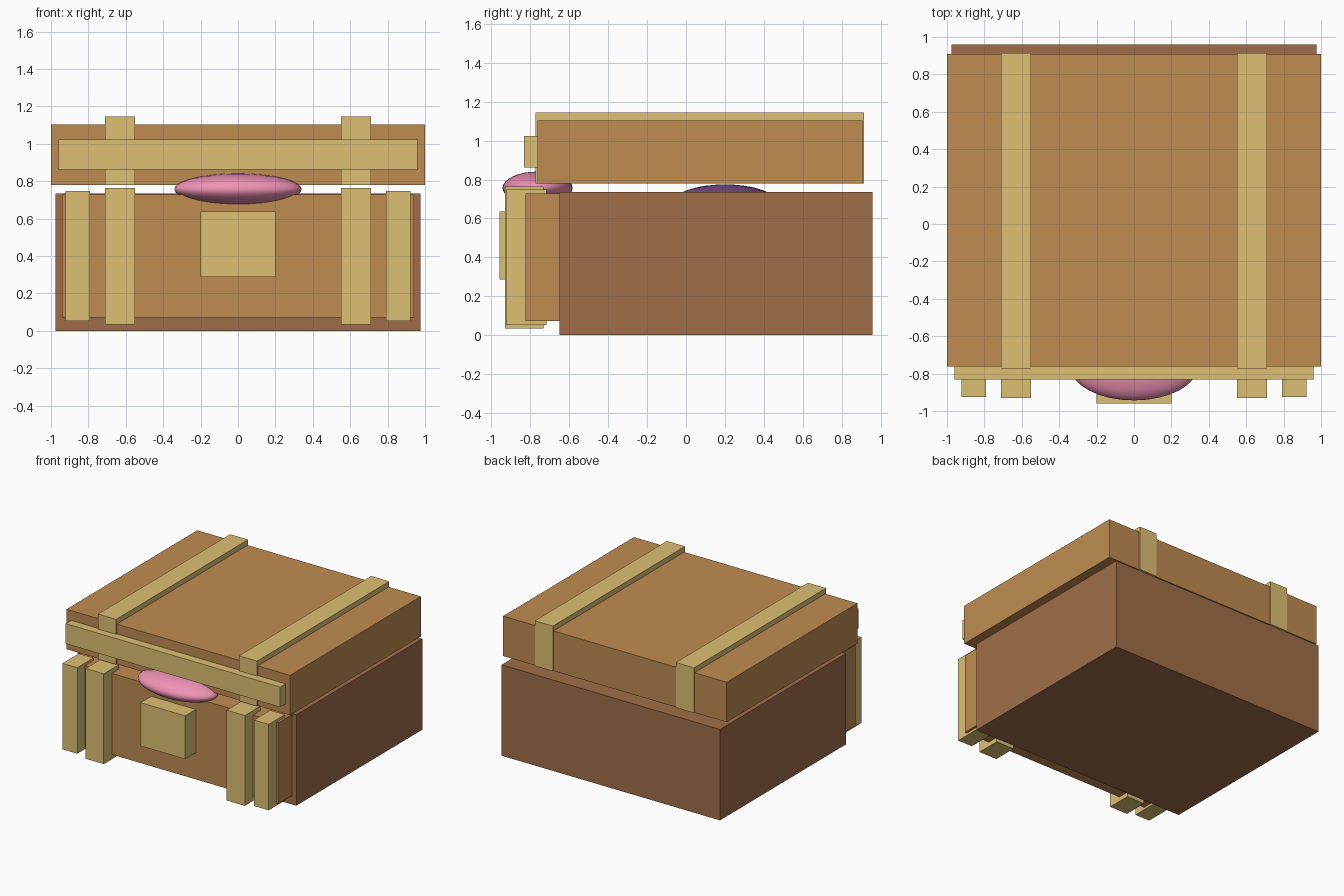
import bpy

if "Cube" in bpy.data.objects:
    bpy.data.objects.remove(bpy.data.objects["Cube"])


def material(name, rgb):
    m = bpy.data.materials.new(name)
    # picture colours converted to linear
    m.diffuse_color = (*[(c / 255) ** 2.2 for c in rgb], 1)
    m.use_nodes = True
    m.node_tree.nodes["Principled BSDF"].inputs["Base Color"].default_value = m.diffuse_color
    return m


dark_wood = material("dark_wood", (158, 110, 74))
light_wood = material("light_wood", (190, 139, 82))
brass = material("brass", (220, 191, 115))
pink = material("pink", (240, 145, 180))
purple = material("purple", (125, 82, 140))


def box(name, x, y, z, mat):
    """Box from (min, max) ranges on each axis."""
    bpy.ops.mesh.primitive_cube_add(size=1)
    ob = bpy.context.object
    ob.name = name
    ranges = (x, y, z)
    ob.location = [(a + b) / 2 for a, b in ranges]
    ob.scale = [b - a for a, b in ranges]
    ob.data.materials.append(mat)
    return ob


def ellipsoid(name, centre, radii, mat):
    bpy.ops.mesh.primitive_uv_sphere_add(segments=32, ring_count=16, radius=1, location=centre)
    ob = bpy.context.object
    ob.name = name
    ob.scale = radii
    ob.data.materials.append(mat)
    bpy.ops.object.shade_smooth()
    return ob


# chest body and its front panel
box("chest_body", (-0.977, 0.977), (-0.65, 0.96), (0, 0.735), dark_wood)
box("front_panel", (-0.94, 0.94), (-0.825, -0.64), (0.072, 0.728), light_wood)

# lid with its front trim
box("lid", (-1, 1), (-0.763, 0.908), (0.78, 1.103), light_wood)
box("lid_front_trim", (-0.96, 0.96), (-0.832, -0.75), (0.862, 1.024), brass)

# lid straps and front posts, mirrored left and right
for s, side in ((-1, "left"), (1, "right")):
    def span(a, b):
        return tuple(sorted((s * a, s * b)))
    box("lid_strap_" + side, span(0.55, 0.712), (-0.773, 0.915), (0.78, 1.145), brass)
    box("inner_post_" + side, span(0.55, 0.712), (-0.93, -0.732), (0.035, 0.765), brass)
    box("outer_post_" + side, span(0.79, 0.922), (-0.925, -0.717), (0.053, 0.748), brass)

# lock plate
box("lock_plate", (-0.2, 0.2), (-0.96, -0.78), (0.287, 0.637), brass)

# tongue and the mound inside the mouth
ellipsoid("tongue", (0, -0.763, 0.757), (0.34, 0.18, 0.084), pink)
ellipsoid("tongue_root", (0, 0.2, 0.675), (0.3, 0.275, 0.1), purple)
